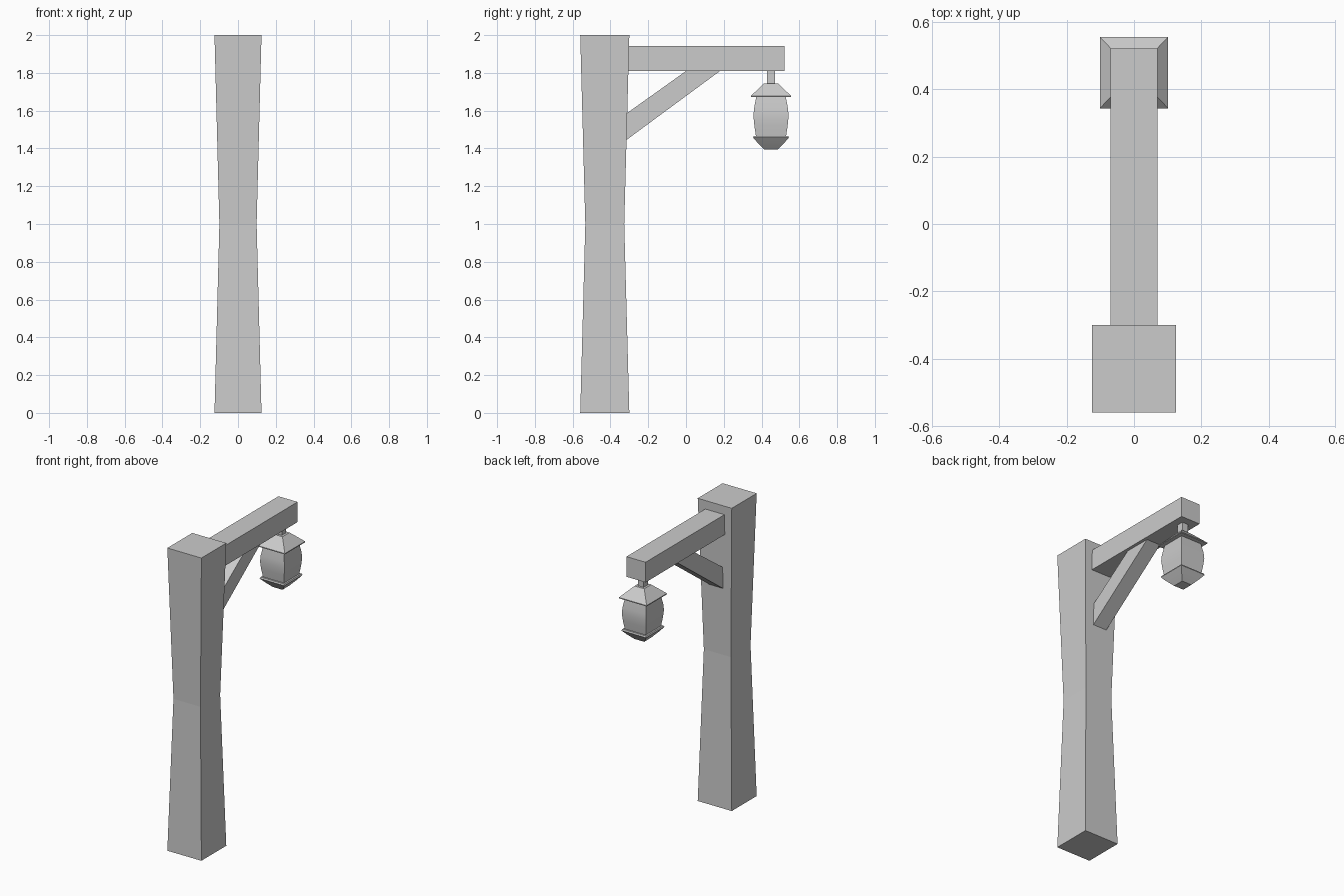
import bpy, bmesh, math

cube = bpy.data.objects.get("Cube")
if cube:
    bpy.data.objects.remove(cube, do_unlink=True)

# Single plain grey
grey = bpy.data.materials.new("plain grey")
grey.use_nodes = True
COLOUR = (0.6, 0.6, 0.6, 1)
grey.diffuse_color = COLOUR
grey.node_tree.nodes["Principled BSDF"].inputs["Base Color"].default_value = COLOUR

SQUASH = 0.957  # width against depth for square parts


def finish(name, bm, smooth=False):
    bmesh.ops.recalc_face_normals(bm, faces=bm.faces)
    mesh = bpy.data.meshes.new(name)
    bm.to_mesh(mesh)
    bm.free()
    mesh.materials.append(grey)
    ob = bpy.data.objects.new(name, mesh)
    bpy.context.collection.objects.link(ob)
    if smooth:
        bpy.ops.object.select_all(action='DESELECT')
        ob.select_set(True)
        bpy.context.view_layer.objects.active = ob
        bpy.ops.object.shade_smooth_by_angle(angle=math.radians(40))
    return ob


def stack(name, y, levels, smooth=False):
    """Square rings (height, half depth) joined into a closed column."""
    bm = bmesh.new()
    corners = ((-1, -1), (1, -1), (1, 1), (-1, 1))
    rings = [[bm.verts.new((sx * h * SQUASH, y + sy * h, z)) for sx, sy in corners]
             for z, h in levels]
    for a, b in zip(rings, rings[1:]):
        for i in range(4):
            j = (i + 1) % 4
            bm.faces.new((a[i], a[j], b[j], b[i]))
    bm.faces.new(rings[0])
    bm.faces.new(rings[-1])
    return finish(name, bm, smooth)


def plank(name, half_width, outline):
    """Side outline (y, z) extruded across x."""
    bm = bmesh.new()
    face = bm.faces.new([bm.verts.new((-half_width, y, z)) for y, z in outline])
    out = bmesh.ops.extrude_face_region(bm, geom=[face])
    moved = [g for g in out["geom"] if isinstance(g, bmesh.types.BMVert)]
    bmesh.ops.translate(bm, verts=moved, vec=(2 * half_width, 0, 0))
    return finish(name, bm)


# Post, beam and diagonal brace
stack("post", -0.43, [(0, 0.13), (1.0, 0.103), (2, 0.13)])
plank("beam", 0.07, [(-0.32, 1.81), (0.522, 1.81), (0.522, 1.943), (-0.32, 1.943)])
plank("brace", 0.05, [(-0.322, 1.44), (0.18, 1.81), (0.0, 1.81), (-0.322, 1.58)])

# Hanging lantern
LANTERN_Y = 0.45
stack("lantern_hanger", LANTERN_Y, [(1.74, 0.022), (1.815, 0.022)])
stack("lantern_roof", LANTERN_Y,
      [(1.672, 0.106), (1.678, 0.106), (1.715, 0.068), (1.745, 0.037)], True)
stack("lantern_body", LANTERN_Y,
      [(1.46, 0.079), (1.52, 0.088), (1.57, 0.093), (1.61, 0.09), (1.675, 0.078)], True)
stack("lantern_base", LANTERN_Y,
      [(1.395, 0.037), (1.43, 0.071), (1.458, 0.095), (1.467, 0.091)], True)
